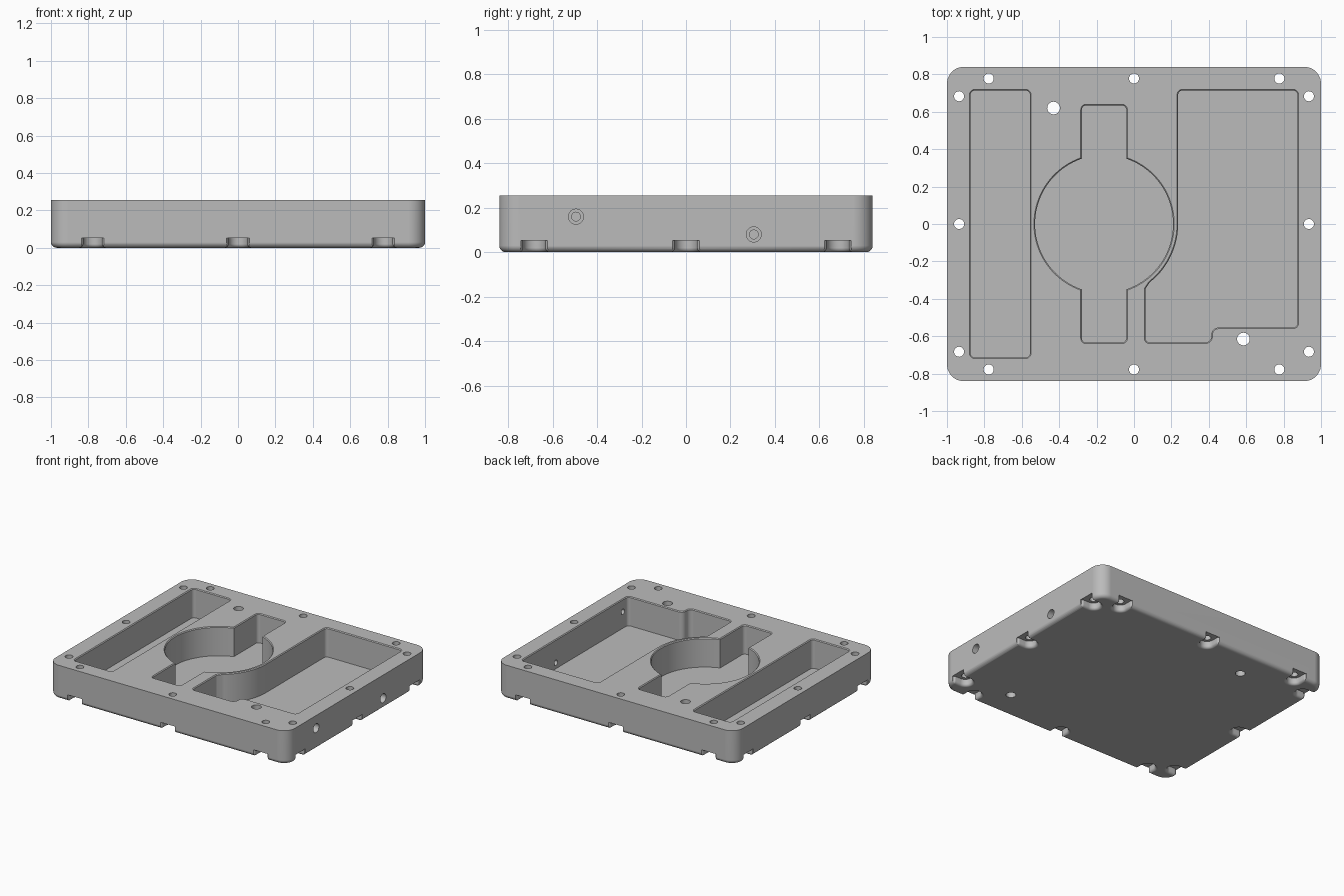
import bpy, bmesh, math
from mathutils import Vector, Matrix

if "Cube" in bpy.data.objects:
    bpy.data.objects.remove(bpy.data.objects["Cube"], do_unlink=True)

HEIGHT = 0.255
FLOOR = 0.035

metal = bpy.data.materials.new("plain grey")
metal.use_nodes = True
grey = (0.5, 0.5, 0.5, 1)
metal.diffuse_color = grey
metal.node_tree.nodes["Principled BSDF"].inputs["Base Color"].default_value = grey


def arc(cx, cy, r, start, end, n):
    """Points on an arc, angles in degrees."""
    angles = [math.radians(start + (end - start) * i / n) for i in range(n + 1)]
    return [(cx + r * math.cos(a), cy + r * math.sin(a)) for a in angles]


def rounded(corners, n=8):
    """Polygon whose (x, y, r) corners are replaced by tangent arcs."""
    out = []
    for i, c in enumerate(corners):
        p = Vector(c[:2])
        r = c[2] if len(c) > 2 else 0
        if r == 0:
            out.append(p)
            continue
        a = (Vector(corners[i - 1][:2]) - p).normalized()
        b = (Vector(corners[(i + 1) % len(corners)][:2]) - p).normalized()
        half = a.angle(b) / 2
        centre = p + (a + b).normalized() * r / math.sin(half)
        s = p + a * r / math.tan(half) - centre
        e = p + b * r / math.tan(half) - centre
        turn = math.atan2(s.x * e.y - s.y * e.x, s.dot(e))
        out += [centre + Matrix.Rotation(turn * k / n, 2) @ s for k in range(n + 1)]
    return out


def offset(pts, d):
    """Move an anticlockwise outline outwards by d."""
    out = []
    for i, p in enumerate(pts):
        e1 = (p - pts[i - 1]).normalized()
        e2 = (pts[(i + 1) % len(pts)] - p).normalized()
        n1, n2 = Vector((e1.y, -e1.x)), Vector((e2.y, -e2.x))
        m = (n1 + n2).normalized()
        out.append(p + m * d / max(0.5, m.dot(n1)))
    return out


def loft(name, pts, layers, matrix=Matrix()):
    """Solid through offset copies of an outline; layers are (z, offset)."""
    pts = [Vector(p[:2]) for p in pts]
    area = sum(pts[i - 1].cross(p) for i, p in enumerate(pts))
    if area < 0:
        pts.reverse()
    bm = bmesh.new()
    rings = [[bm.verts.new((p.x, p.y, z)) for p in offset(pts, d)] for z, d in layers]
    bm.faces.new(rings[0][::-1])
    bm.faces.new(rings[-1])
    for low, high in zip(rings, rings[1:]):
        for i in range(len(low)):
            bm.faces.new((low[i - 1], low[i], high[i], high[i - 1]))
    bm.transform(matrix)
    bmesh.ops.recalc_face_normals(bm, faces=bm.faces)
    mesh = bpy.data.meshes.new(name)
    bm.to_mesh(mesh)
    bm.free()
    mesh.materials.append(metal)
    obj = bpy.data.objects.new(name, mesh)
    bpy.context.collection.objects.link(obj)
    return obj


def fillet(z, r, side, n=5):
    """Layers of a quarter-round bottom edge, from z up to z + r."""
    steps = [math.radians(90 * i / n) for i in range(n + 1)]
    return [(z + r * (1 - math.cos(a)), side * r * (1 - math.sin(a))) for a in steps]


# Block with rounded corners and a rounded bottom edge
block = [(-1, -0.84, 0.09), (1, -0.84, 0.09), (1, 0.84, 0.09), (-1, 0.84, 0.09)]
housing = loft("housing", rounded(block, 12), fillet(0, 0.03, -1) + [(HEIGHT, 0)])


def cut(cutter):
    cutter.hide_render = True
    mod = housing.modifiers.new("cut", "BOOLEAN")
    mod.operation = "DIFFERENCE"
    mod.solver = "EXACT"
    mod.object = cutter
    bpy.context.view_layer.objects.active = housing
    bpy.ops.object.modifier_apply(modifier=mod.name)
    bpy.data.objects.remove(cutter, do_unlink=True)


# Open pockets with a fine chamfer around the rim
def pocket(name, corners):
    layers = [(FLOOR, -0.006), (HEIGHT - 0.006, -0.006), (HEIGHT, 0), (HEIGHT + 0.02, 0)]
    cut(loft(name, rounded(corners), layers))


R = 0.03
pocket("long_pocket", [(-0.88, -0.72, R), (-0.55, -0.72, R), (-0.55, 0.72, R), (-0.88, 0.72, R)])

CX = -0.16
spread = math.degrees(math.acos(0.125 / 0.375))
pocket("round_pocket",
       [(CX - 0.125, -0.64, R), (CX + 0.125, -0.64, R)]
       + arc(CX, 0, 0.375, -spread, spread, 40)
       + [(CX + 0.125, 0.64, R), (CX - 0.125, 0.64, R)]
       + arc(CX, 0, 0.375, 180 - spread, 180 + spread, 40))

pocket("wide_pocket",
       [(0.23, 0.72, R), (0.88, 0.72, R), (0.88, -0.56, R), (0.42, -0.56, R),
        (0.42, -0.64, 0.04), (0.055, -0.64, R), (0.055, -0.345, 0.02)]
       + arc(CX, 0, 0.39, -52, 0, 24))


# Straight round holes
def hole(name, x, y, r):
    cut(loft(name, arc(x, y, r, 0, 345, 23), [(-0.1, 0), (HEIGHT + 0.1, 0)]))


# Screw holes, each above a slot that opens through the nearest side
slot = (arc(0, 0, 0.05, 180, 360, 16) + arc(0.07, 0.042, 0.02, 180, 120, 4)
        + [(0.065, 0.12), (-0.065, 0.12)] + arc(-0.07, 0.042, 0.02, 60, 0, 4))
slot_layers = [(-0.02, 0.02)] + fillet(0, 0.02, 1) + [(0.052, 0)]


def screw(x, y, turn):
    place = Matrix.Translation((x, y, 0)) @ Matrix.Rotation(math.radians(turn), 4, "Z")
    cut(loft("screw_slot", slot, slot_layers, place))
    hole("screw_hole", x, y, 0.027)


for side in (-1, 1):
    for k in (-1, 0, 1):
        screw(0.777 * k, 0.778 * side, 0 if side > 0 else 180)
        screw(0.935 * side, 0.683 * k, -90 * side)

# Two larger locating holes
hole("locating_hole", -0.43, 0.62, 0.034)
hole("locating_hole", 0.585, -0.615, 0.034)

# Stepped ports through the left wall into the wide pocket
for y, z in ((-0.495, 0.16), (0.305, 0.08)):
    for r, inner in ((0.034, 0.95), (0.02, 0.8)):
        place = Matrix.Translation((0, y, z)) @ Matrix.Rotation(math.radians(90), 4, "Y")
        cut(loft("port", arc(0, 0, r, 0, 345, 23), [(inner, 0), (1.1, 0)], place))

# Smooth rounded surfaces, crisp edges, even flats
bpy.ops.object.select_all(action="DESELECT")
housing.select_set(True)
bpy.context.view_layer.objects.active = housing
bpy.ops.object.shade_smooth_by_angle(angle=math.radians(30))
weighted = housing.modifiers.new("even_flats", "WEIGHTED_NORMAL")
weighted.keep_sharp = True
